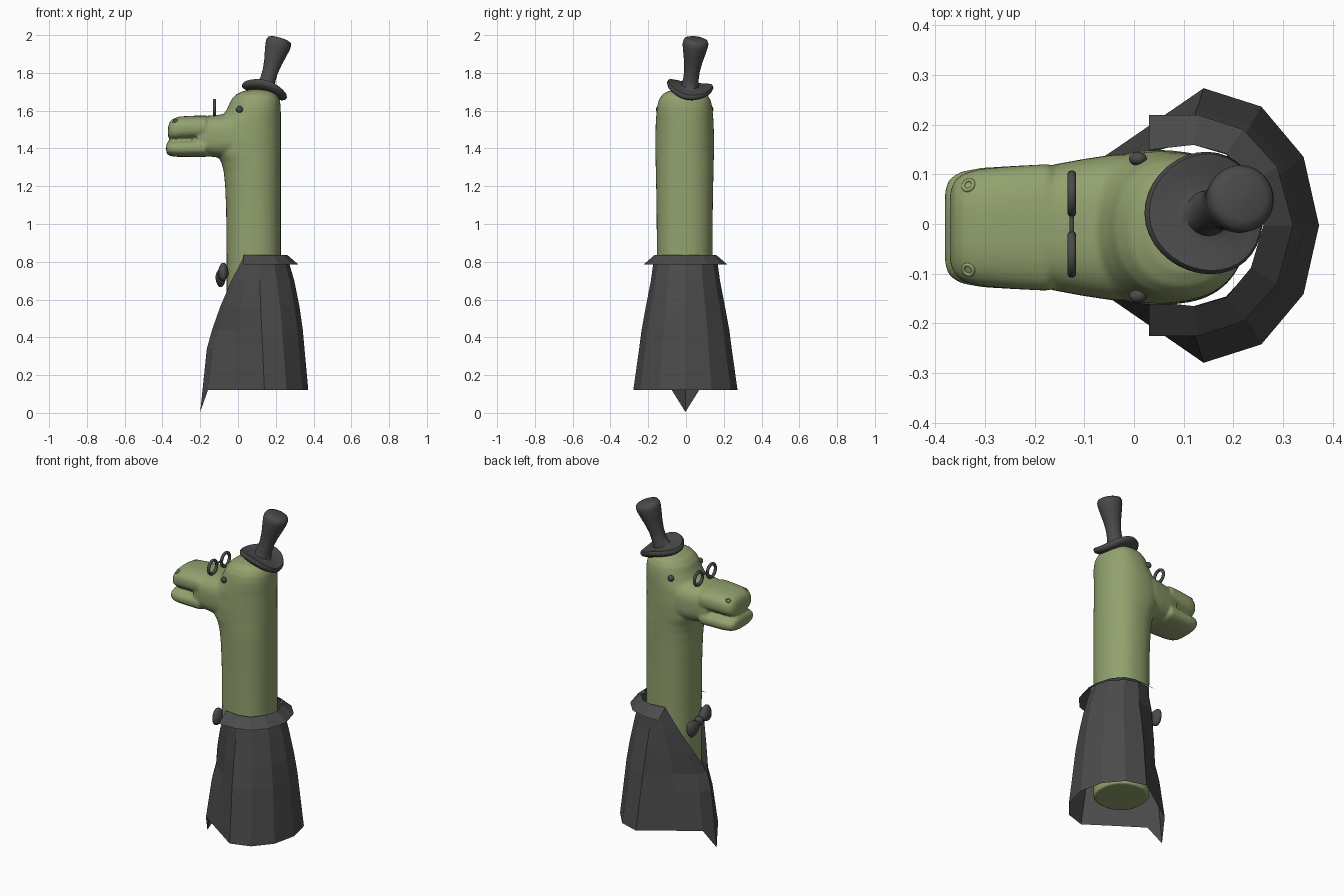
import bpy, bmesh, math
from mathutils import Vector, Matrix

if "Cube" in bpy.data.objects:
    bpy.data.objects.remove(bpy.data.objects["Cube"])


def material(name, rgb):
    m = bpy.data.materials.new(name)
    m.diffuse_color = (*rgb, 1)
    m.use_nodes = True
    m.node_tree.nodes["Principled BSDF"].inputs["Base Color"].default_value = m.diffuse_color
    return m


GREEN = material("olive_green", (0.29, 0.36, 0.155))
GREY = material("charcoal_grey", (0.07, 0.07, 0.07))


def finish(bm, name, mat, smooth=True, normals=True):
    if normals:
        bmesh.ops.recalc_face_normals(bm, faces=bm.faces)
    me = bpy.data.meshes.new(name)
    bm.to_mesh(me)
    bm.free()
    ob = bpy.data.objects.new(name, me)
    bpy.context.collection.objects.link(ob)
    me.materials.append(mat)
    if smooth:
        bpy.ops.object.select_all(action='DESELECT')
        ob.select_set(True)
        bpy.context.view_layer.objects.active = ob
        bpy.ops.object.shade_smooth_by_angle(angle=math.radians(50))
    return ob


def bridge(bm, rings, closed=True):
    for a, b in zip(rings, rings[1:]):
        n = len(a)
        for i in range(n if closed else n - 1):
            j = (i + 1) % n
            bm.faces.new((a[i], a[j], b[j], b[i]))


def oval(n, power):
    """Unit superellipse points."""
    for i in range(n):
        t = 2 * math.pi * i / n
        c, s = math.cos(t), math.sin(t)
        yield (math.copysign(abs(c) ** (2 / power), c),
               math.copysign(abs(s) ** (2 / power), s))


def loft(bm, place, sections, power):
    rings = [[bm.verts.new(place(sec, u, v)) for u, v in oval(40, power)] for sec in sections]
    bridge(bm, rings)
    bm.faces.new(rings[0])
    bm.faces.new(rings[-1])


def ball(name, loc, size, mat, rot=(0, 0, 0)):
    bm = bmesh.new()
    bmesh.ops.create_uvsphere(bm, u_segments=24, v_segments=14, radius=1)
    bm.transform(Matrix.Diagonal((*size, 1)))
    ob = finish(bm, name, mat)
    ob.location, ob.rotation_euler = loc, rot
    return ob


def torus(name, loc, axis, major, minor, mat):
    bm = bmesh.new()
    rings = []
    for i in range(28):
        a = 2 * math.pi * i / 28
        rings.append([bm.verts.new(((major + minor * math.cos(b)) * math.cos(a),
                                    (major + minor * math.cos(b)) * math.sin(a),
                                    minor * math.sin(b)))
                      for b in (2 * math.pi * k / 10 for k in range(10))])
    bridge(bm, rings + rings[:1])
    ob = finish(bm, name, mat)
    ob.rotation_euler = Vector(axis).to_track_quat('Z', 'Y').to_euler()
    ob.location = loc
    return ob


# Neck and head: overlapping lofts fused into one soft skin
CY = -0.007
body = bmesh.new()
# neck: z, front x, back x, half width
neck = [(0.19, -0.06, 0.227, 0.147), (0.8, -0.06, 0.227, 0.147), (1.08, -0.063, 0.227, 0.149),
        (1.2, -0.068, 0.227, 0.151), (1.28, -0.076, 0.227, 0.153), (1.33, -0.09, 0.227, 0.154),
        (1.37, -0.115, 0.227, 0.155), (1.45, -0.13, 0.227, 0.156), (1.54, -0.11, 0.227, 0.153),
        (1.58, -0.075, 0.227, 0.150), (1.62, -0.052, 0.226, 0.146), (1.655, -0.038, 0.222, 0.138),
        (1.685, -0.012, 0.208, 0.12), (1.703, 0.025, 0.18, 0.09), (1.712, 0.07, 0.14, 0.04)]
loft(body, lambda s, u, v: ((s[1] + s[2]) / 2 + u * (s[2] - s[1]) / 2, CY + v * s[3], s[0]),
     neck, 2.25)


def along_x(s, u, v):
    return (s[0], CY + u * s[3], (s[1] + s[2]) / 2 + v * (s[2] - s[1]) / 2)


# snout parts: x, bottom z, top z, half width
loft(body, along_x, [(-0.215, 1.365, 1.565, 0.112), (-0.16, 1.358, 1.573, 0.127),
                     (-0.1, 1.352, 1.578, 0.138), (-0.04, 1.35, 1.59, 0.147),
                     (0.04, 1.35, 1.6, 0.148)], 2.8)
loft(body, along_x, [(-0.37, 1.46, 1.515, 0.07), (-0.362, 1.448, 1.54, 0.093),
                     (-0.345, 1.442, 1.557, 0.108), (-0.31, 1.442, 1.569, 0.118),
                     (-0.25, 1.445, 1.573, 0.123), (-0.17, 1.45, 1.574, 0.128)], 2.6)
loft(body, along_x, [(-0.38, 1.378, 1.42, 0.075), (-0.372, 1.365, 1.436, 0.097),
                     (-0.35, 1.358, 1.443, 0.112), (-0.31, 1.355, 1.446, 0.12),
                     (-0.25, 1.355, 1.45, 0.124), (-0.17, 1.355, 1.455, 0.128)], 2.6)
skin = finish(body, "neck_and_head", GREEN)
fuse = skin.modifiers.new("fuse", 'REMESH')
fuse.mode, fuse.voxel_size, fuse.use_smooth_shade = 'VOXEL', 0.0075, True
soften = skin.modifiers.new("soften", 'SMOOTH')
soften.factor, soften.iterations = 0.5, 6

# Eyes, nostrils and spectacles
for side, s in (("left", 1), ("right", -1)):
    ball(side + "_eye", (0.008, CY + s * 0.138, 1.607), (0.018, 0.014, 0.018), GREY)
    torus(side + "_nostril", (-0.333, CY + s * 0.085, 1.546), (-0.5, s * 0.5, 1), 0.011, 0.004, GREEN)
    torus(side + "_spectacle_ring", (-0.125, s * 0.061, 1.616), (1, 0, 0), 0.038, 0.009, GREY)
bm = bmesh.new()
bmesh.ops.create_cone(bm, cap_ends=True, segments=10, radius1=0.005, radius2=0.005, depth=0.06)
bridge_bar = finish(bm, "spectacle_bridge", GREY)
bridge_bar.location, bridge_bar.rotation_euler = (-0.125, 0, 1.622), (math.pi / 2, 0, 0)

# Hat: spun profile, brim curled up at the sides, tilted
bm = bmesh.new()
profile = [(0.001, -0.022), (0.10, -0.02), (0.118, -0.014), (0.124, 0), (0.118, 0.014),
           (0.10, 0.019), (0.06, 0.02), (0.046, 0.03), (0.041, 0.07), (0.041, 0.11),
           (0.048, 0.16), (0.059, 0.21), (0.067, 0.25), (0.068, 0.27), (0.062, 0.285),
           (0.045, 0.292), (0.001, 0.294)]
rings = []
for r, z in profile:
    ring = []
    for i in range(36):
        a = 2 * math.pi * i / 36
        x, y = r * math.cos(a), r * math.sin(a)
        ring.append(bm.verts.new((x, y, z + (2.2 * y * y if z < 0.025 else 0))))
    rings.append(ring)
bridge(bm, rings)
bm.faces.new(rings[0])
bm.faces.new(rings[-1])
hat = finish(bm, "hat", GREY)
hat.rotation_euler = Vector((0.078, 0.034, 0.265)).to_track_quat('Z', 'Y').to_euler()
hat.rotation_euler = Vector((0, 0, 1)).rotation_difference(Vector((0.078, 0.034, 0.265))).to_euler()
hat.location = (0.14, 0.018, 1.703)

# Cloak: faceted sheet open in a V at the front, closed lower down to a hanging tip
# row: z, back x, widest x, half width, front x, front y, bulge
rows = [(0.83, 0.26, 0.11, 0.165, 0.03, 0.15, 0), (0.70, 0.298, 0.115, 0.183, -0.035, 0.115, 0.005),
        (0.56, 0.326, 0.12, 0.21, -0.095, 0.055, 0.012), (0.44, 0.343, 0.125, 0.232, -0.137, 0.0, 0.02),
        (0.34, 0.352, 0.13, 0.245, -0.165, 0.0, 0.025), (0.12, 0.372, 0.14, 0.276, -0.2, 0.0, 0.03)]


def half_row(z, bx, cx, w, fx, fy, bulge):
    pts = [(cx + (bx - cx) * math.cos(a), w * math.sin(a), z)
           for a in (math.radians(d) for d in (0, 30, 60, 90))]
    for t, k in ((0.5, 0.7), (0.88, 1.3)):
        pts.append((cx + (fx - cx) * t, w + (fy - w) * t + bulge * k, z))
    return pts + [(fx, fy, 0.005 if z < 0.2 else z)]


def mirrored_sheet(name, half_rows):
    bm = bmesh.new()
    grid = []
    for pts in half_rows:
        full = [(x, -y, z) for x, y, z in reversed(pts[1:])] + pts
        grid.append([bm.verts.new((x, y - 0.003, z)) for x, y, z in full])
    bridge(bm, grid, closed=False)
    bmesh.ops.remove_doubles(bm, verts=bm.verts, dist=0.0005)
    return finish(bm, name, GREY, smooth=False)


mirrored_sheet("cloak", [half_row(*r) for r in rows])

# Turned-down collar
inner = [(0.26, 0), (0.235, 0.085), (0.185, 0.145), (0.12, 0.162), (0.03, 0.152)]
outer = [(0.32, 0), (0.288, 0.118), (0.22, 0.193), (0.13, 0.222), (0.03, 0.222)]
mirrored_sheet("collar", [[(x, y, 0.837) for x, y in inner], [(x, y, 0.785) for x, y in outer]])

# Bow tie
for side, loc, tilt in (("left", (-0.092, 0.062, 0.718), -0.25), ("right", (-0.078, -0.066, 0.742), -0.25)):
    bow = ball(side + "_bow_lobe", loc, (0.027, 0.052, 0.06), GREY, (tilt, 0, 0))
    s = 1 if side == "left" else -1
    for v in bow.data.vertices:
        v.co.z *= 0.72 + 0.42 * s * v.co.y / 0.052
ball("bow_knot", (-0.085, -0.002, 0.73), (0.024, 0.025, 0.028), GREY)
